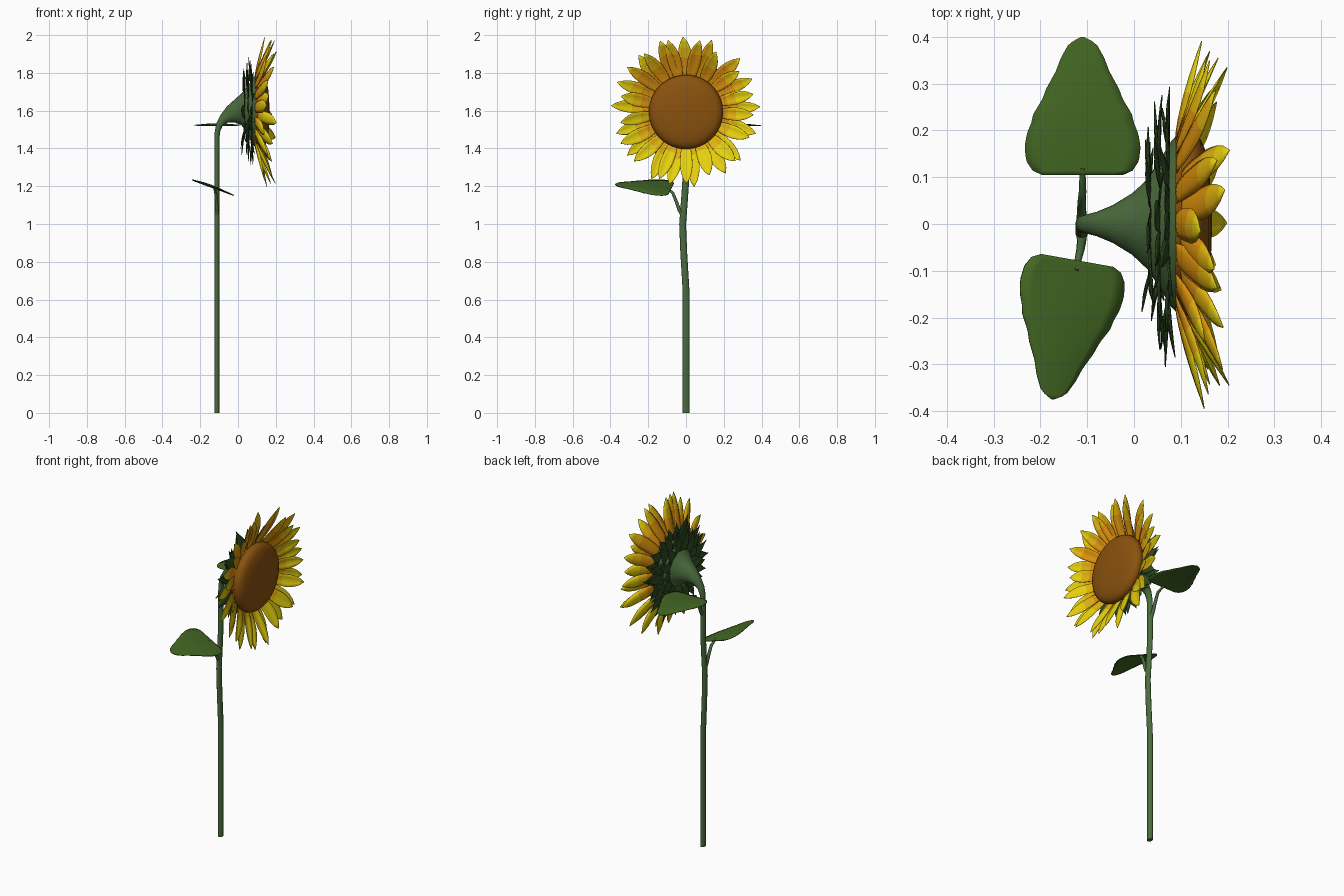
import bpy, bmesh, math, random
from mathutils import Vector

if "Cube" in bpy.data.objects:
    bpy.data.objects.remove(bpy.data.objects["Cube"])

random.seed(4)
HEAD_Z = 1.597


def mat(name, r, g, b):
    lin = [((c / 255 + 0.055) / 1.055) ** 2.4 for c in (r, g, b)]
    m = bpy.data.materials.new(name)
    m.diffuse_color = (*lin, 1)
    m.use_nodes = True
    m.node_tree.nodes["Principled BSDF"].inputs["Base Color"].default_value = m.diffuse_color
    return m


YELLOW = mat("petal yellow", 230, 208, 14)
GOLD = mat("petal gold", 226, 178, 15)
ORANGE = mat("petal orange", 220, 146, 14)
BROWN = mat("seed brown", 138, 82, 14)
STEM = mat("stem green", 75, 108, 61)
LEAF = mat("leaf green", 67, 103, 35)
SEPAL = mat("sepal dark green", 47, 75, 33)


def finish(bm, name, mats, thick=0, angle=60):
    me = bpy.data.meshes.new(name)
    bm.to_mesh(me)
    bm.free()
    ob = bpy.data.objects.new(name, me)
    bpy.context.collection.objects.link(ob)
    for m in mats:
        me.materials.append(m)
    if thick:
        mod = ob.modifiers.new("thickness", 'SOLIDIFY')
        mod.thickness = thick
        mod.offset = 0
    bpy.context.view_layer.objects.active = ob
    ob.select_set(True)
    bpy.ops.object.shade_smooth_by_angle(angle=math.radians(angle))
    ob.select_set(False)
    return ob


def skin(bm, rows, closed=False, pick=None):
    """Bridge rows of points into a sheet or tube."""
    vs = [[bm.verts.new(p) for p in row] for row in rows]
    n = len(vs[0])
    for i in range(len(vs) - 1):
        for j in range(n if closed else n - 1):
            k = (j + 1) % n
            f = bm.faces.new((vs[i][j], vs[i][k], vs[i + 1][k], vs[i + 1][j]))
            if pick:
                f.material_index = pick(i)
    return vs


def tube(name, path, ref, material, sides=16):
    """Sweep an ellipse; path rows are x, y, z, radius along ref, other radius."""
    bm = bmesh.new()
    pts = [Vector(p[:3]) for p in path]
    rows = []
    for i, p in enumerate(path):
        t = (pts[min(i + 1, len(pts) - 1)] - pts[max(i - 1, 0)]).normalized()
        a = (Vector(ref) - t * t.dot(Vector(ref))).normalized()
        b = t.cross(a)
        rows.append([pts[i] + a * p[3] * math.cos(q) + b * p[4] * math.sin(q)
                     for q in [2 * math.pi * j / sides for j in range(sides)]])
    vs = skin(bm, rows, closed=True)
    bm.faces.new(vs[0])
    bm.faces.new(vs[-1])
    bmesh.ops.recalc_face_normals(bm, faces=bm.faces)
    return finish(bm, name, [material])


def interp(table, t):
    for (a, u), (b, v) in zip(table, table[1:]):
        if t <= b:
            return u + (v - u) * (t - a) / (b - a)
    return table[-1][1]


# Stem bending forward and flaring into the back of the head
X = -0.112
tube("stem", [
    (X, 0, 0, .018, .013), (X, 0, .65, .018, .013), (X, -.012, .85, .018, .013),
    (X, -.018, 1.0, .018, .013), (X, -.008, 1.13, .018, .013), (X, 0, 1.25, .018, .013),
    (X, 0, 1.44, .018, .013), (-.109, 0, 1.49, .018, .014), (-.098, 0, 1.527, .021, .018),
    (-.075, 0, 1.556, .027, .027), (-.04, 0, 1.58, .042, .046), (0, 0, 1.592, .068, .07),
    (.03, 0, HEAD_Z, .098, .098), (.06, 0, HEAD_Z, .145, .145),
    (.08, 0, HEAD_Z, .178, .178), (.09, 0, HEAD_Z, .188, .188)], (0, 1, 0), STEM, 24)

# Domed seed disc
bm = bmesh.new()
prof = [(.085, .18), (.1, .192), (.115, .196), (.13, .192), (.143, .18),
        (.152, .16), (.16, .12), (.165, .065), (.167, .004)]
rows = [[(x, r * math.cos(q), HEAD_Z - .004 + r * math.sin(q))
         for q in [2 * math.pi * j / 48 for j in range(48)]] for x, r in prof]
ends = skin(bm, rows, closed=True)
bm.faces.new(ends[0])
bm.faces.new(ends[-1])
bmesh.ops.recalc_face_normals(bm, faces=bm.faces)
finish(bm, "seed_disc", [BROWN])


def blade(bm, ang, r0, r1, x0, lift, width, shape, cup, bend=0, pick=None, n=8, power=1.25):
    """One petal or sepal pointing outward from the head axis."""
    out = Vector((0, math.cos(ang), math.sin(ang)))
    side = Vector((0, -math.sin(ang), math.cos(ang)))
    rows = []
    for i in range(n + 1):
        t = i / n
        w = width * interp(shape, t)
        x = x0 + lift * t ** power
        rows.append([Vector((x + cup * s * s * math.sin(math.pi * t), 0, HEAD_Z))
                     + out * (r0 + (r1 - r0) * t) + side * (s * w + bend * t * t)
                     for s in (-1, -.5, 0, .5, 1)])
    skin(bm, rows, pick=pick)


# Two rings of petals: orange at the base, yellow at the tip
PETAL = [(0, .6), (.25, .9), (.5, 1), (.7, .88), (.85, .58), (.95, .25), (1, .03)]
for name, rmin, rmax, x0, lo, hi, off in (
        ("back_petals", .385, .403, .088, .05, .095, 0),
        ("front_petals", .35, .39, .098, .055, .11, .5)):
    bm = bmesh.new()
    for i in range(17):
        a = 2 * math.pi * (i + off + .25 + random.uniform(-.12, .12)) / 17
        edge = .28 + .3 * math.sin(a) + random.uniform(-.1, .1)

        def colour(k, e=edge):
            t = (k + .5) / 8
            return 2 if t < e else 1 if t < e + .25 else 0
        blade(bm, a, .175, random.uniform(rmin, rmax), x0, random.uniform(lo, hi),
              random.uniform(.033, .038), PETAL, .012, random.uniform(-.02, .02),
              colour, power=random.uniform(1.15, 1.5))
    finish(bm, name, [YELLOW, GOLD, ORANGE], .002)

# Three rings of pointed sepals behind the petals
POINTED = [(0, .85), (.3, 1), (.55, .68), (.8, .23), (1, .03)]
bm = bmesh.new()
for count, r0, rmin, rmax, x0 in ((14, .095, .18, .24, .036), (17, .13, .22, .28, .056),
                                  (20, .165, .25, .31, .076)):
    for i in range(count):
        a = 2 * math.pi * (i + random.uniform(-.15, .15)) / count
        blade(bm, a, r0, random.uniform(rmin, rmax), x0, random.uniform(-.022, .012),
              .035, POINTED, -.006, random.uniform(-.02, .02), n=6)
finish(bm, "sepals", [SEPAL], .002)

# Broad leaves with slightly wavy edges
OUTLINE = [(0, .70), (.03, .86), (.1, .97), (.2, 1), (.3, .96), (.38, .88), (.44, .85),
           (.55, .69), (.62, .63), (.75, .46), (.85, .37), (.94, .25), (.98, .13), (1, .02)]


def leaf(name, base, tip, width, slope, arch):
    base, tip = Vector(base), Vector(tip)
    axis = tip - base
    side = Vector((axis.y, -axis.x, 0)).normalized()
    if side.x < 0:
        side = -side
    side.z = slope
    bm = bmesh.new()
    rows = []
    for i in range(33):
        t = i / 32
        w = width * interp(OUTLINE, t)
        rows.append([base + axis * t + side * (w * s)
                     + Vector((0, 0, arch * math.sin(math.pi * t) * (1 - .8 * s * s)))
                     for s in [j / 4 - 1 for j in range(9)]])
    skin(bm, rows)
    bmesh.ops.recalc_face_normals(bm, faces=bm.faces)
    finish(bm, name, [LEAF], .004)


leaf("upper_leaf", (-.11, .105, 1.522), (-.11, .4, 1.52), .124, 0, .01)
leaf("lower_leaf", (-.122, -.078, 1.187), (-.175, -.375, 1.21), .112, -.36, .01)

# Leaf stalks
tube("upper_leaf_stalk", [(X, 0, 1.36, .012, .012), (X, .025, 1.405, .01, .01),
     (X, .045, 1.46, .009, .009), (-.11, .07, 1.505, .008, .008),
     (-.11, .12, 1.522, .006, .006)], (1, 0, 0), STEM, 10)
tube("lower_leaf_stalk", [(X, -.014, 1.04, .012, .012), (X, -.036, 1.075, .01, .01),
     (-.114, -.052, 1.12, .009, .009), (-.118, -.07, 1.165, .008, .008),
     (-.125, -.1, 1.19, .006, .006)], (1, 0, 0), STEM, 10)
